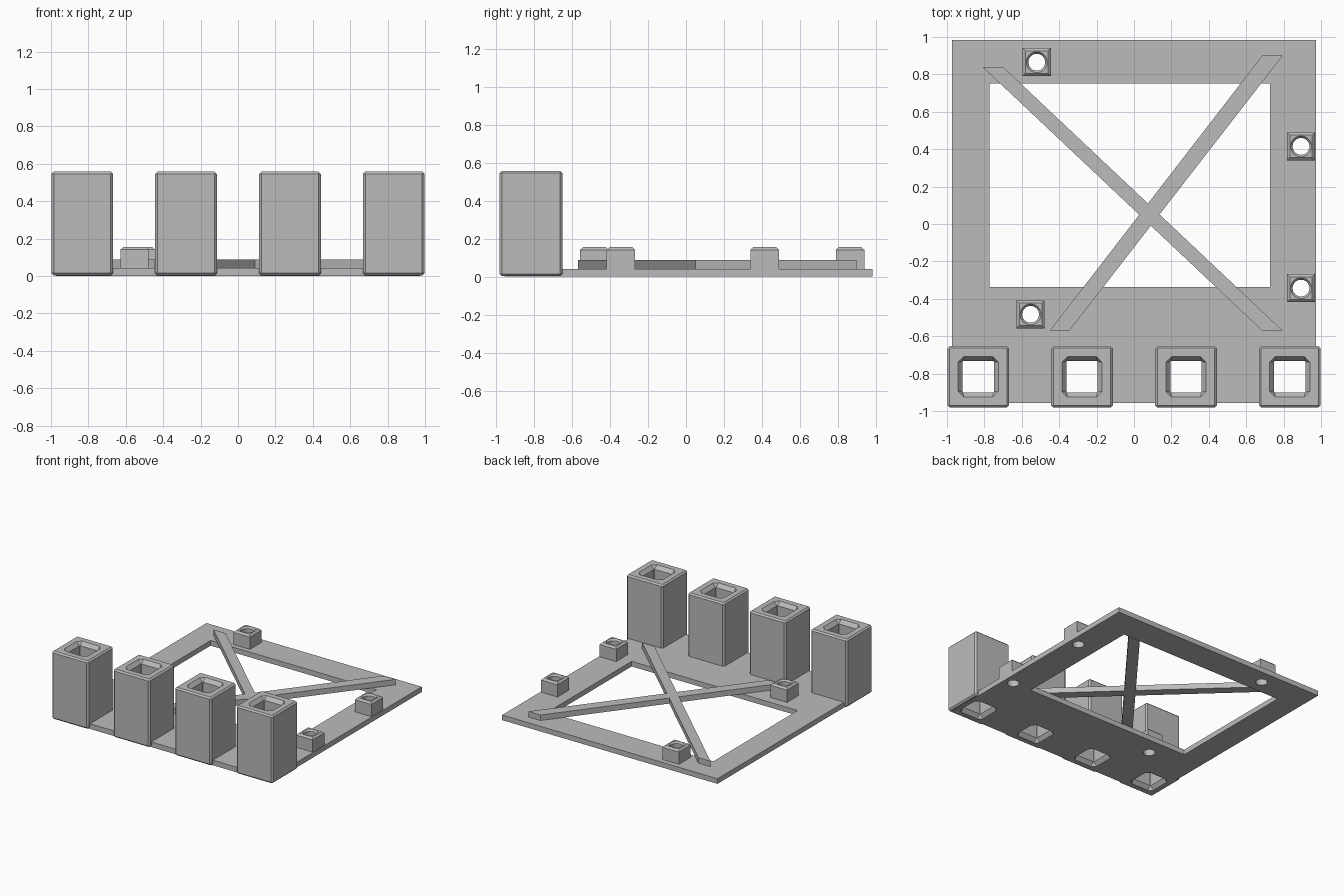
import bpy, bmesh, math
from mathutils.geometry import intersect_line_line
from mathutils import Vector

if "Cube" in bpy.data.objects:
    bpy.data.objects.remove(bpy.data.objects["Cube"])

grey = bpy.data.materials.new("plain grey")
grey.diffuse_color = (0.5, 0.5, 0.5, 1)
grey.use_nodes = True
grey.node_tree.nodes["Principled BSDF"].inputs["Base Color"].default_value = grey.diffuse_color


def add_object(name, mesh, loc=(0, 0, 0)):
    ob = bpy.data.objects.new(name, mesh)
    ob.location = loc
    mesh.materials.clear()
    mesh.materials.append(grey)
    bpy.context.collection.objects.link(ob)
    return ob


def slab(name, loops, z0, z1):
    """Flat plate from an outline plus hole loops, extruded from z0 to z1."""
    cu = bpy.data.curves.new(name, 'CURVE')
    cu.dimensions, cu.fill_mode, cu.extrude = '2D', 'BOTH', (z1 - z0) / 2
    for loop in loops:
        sp = cu.splines.new('POLY')
        sp.points.add(len(loop) - 1)
        for p, (x, y) in zip(sp.points, loop):
            p.co = (x, y, 0, 1)
        sp.use_cyclic_u = True
    tmp = bpy.data.objects.new(name + "_outline", cu)
    bpy.context.collection.objects.link(tmp)
    dg = bpy.context.evaluated_depsgraph_get()
    me = bpy.data.meshes.new_from_object(tmp.evaluated_get(dg))
    bpy.data.objects.remove(tmp)
    bm = bmesh.new()
    bm.from_mesh(me)
    bmesh.ops.remove_doubles(bm, verts=bm.verts, dist=1e-5)
    bmesh.ops.recalc_face_normals(bm, faces=bm.faces)
    bm.to_mesh(me)
    bm.free()
    me.shade_flat()
    return add_object(name, me, (0, 0, (z0 + z1) / 2))


def tube(name, rings, loc):
    """Closed tube: skin a list of (points, z) rings and join last to first."""
    bm = bmesh.new()
    rows = [[bm.verts.new((x, y, z)) for x, y in pts] for pts, z in rings]
    n = len(rows[0])
    for a, b in zip(rows, rows[1:] + rows[:1]):
        for i in range(n):
            j = (i + 1) % n
            bm.faces.new((a[i], a[j], b[j], b[i]))
    bmesh.ops.recalc_face_normals(bm, faces=bm.faces)
    me = bpy.data.meshes.new(name)
    bm.to_mesh(me)
    bm.free()
    return add_object(name, me, loc)


def rect(x0, x1, y0, y1):
    return [(x0, y0), (x1, y0), (x1, y1), (x0, y1)]


def octagon(h, c):
    k = h - c
    return [(h, -k), (h, k), (k, h), (-k, h), (-h, k), (-h, -k), (-k, -h), (k, -h)]


def circle(r, n=32):
    return [(r * math.cos(2 * math.pi * i / n), r * math.sin(2 * math.pi * i / n)) for i in range(n)]


def square(h):
    return [(x * h / max(abs(x), abs(y)), y * h / max(abs(x), abs(y))) for x, y in circle(1)]


def shift(pts, x, y):
    return [(px + x, py + y) for px, py in pts]


posts = [(x, -0.817) for x in (-0.833, -0.278, 0.278, 0.833)]
bosses = [(-0.52, 0.865), (0.893, 0.415), (0.893, -0.343), (-0.553, -0.483)]

# Base plate with the large window and all through holes
slab("base_plate",
     [rect(-0.973, 0.973, -0.957, 0.983), rect(-0.773, 0.727, -0.337, 0.75)]
     + [shift(octagon(0.108, 0.03), x, y) for x, y in posts]
     + [shift(circle(0.045), x, y) for x, y in bosses], 0, 0.042)

# Crossed brace: two slanted bars merged into one outline
Al, Ar = ((-0.81, 0.84), (0.685, -0.57)), ((-0.70, 0.84), (0.795, -0.57))
Bl, Br = ((0.685, 0.90), (-0.45, -0.57)), ((0.795, 0.90), (-0.345, -0.57))


def cross(a, b):
    return tuple(intersect_line_line(*[Vector((*p, 0)) for p in a + b])[0][:2])


slab("cross_brace", [[Al[0], cross(Al, Bl), Bl[1], Br[1], cross(Br, Al), Al[1], Ar[1],
                      cross(Ar, Br), Br[0], Bl[0], cross(Bl, Ar), Ar[0]]], 0.042, 0.087)

# Tall square sockets, chamfered outside and flared at both ends of the bore
for i, (x, y) in enumerate(posts):
    tube(f"tall_socket_{i + 1}", [
        (octagon(0.153, 0.002), 0.003), (octagon(0.165, 0.013), 0.015),
        (octagon(0.165, 0.013), 0.546), (octagon(0.153, 0.002), 0.558),
        (octagon(0.108, 0.03), 0.558), (octagon(0.084, 0.003), 0.528),
        (octagon(0.084, 0.003), 0.033), (octagon(0.108, 0.03), 0.003)], (x, y, 0))

# Small screw bosses with a round countersunk hole
for i, (x, y) in enumerate(bosses):
    tube(f"screw_boss_{i + 1}", [
        (square(0.075), 0.04), (square(0.075), 0.142), (square(0.06), 0.156),
        (circle(0.056), 0.156), (circle(0.045), 0.142), (circle(0.045), 0.04)], (x, y, 0))
